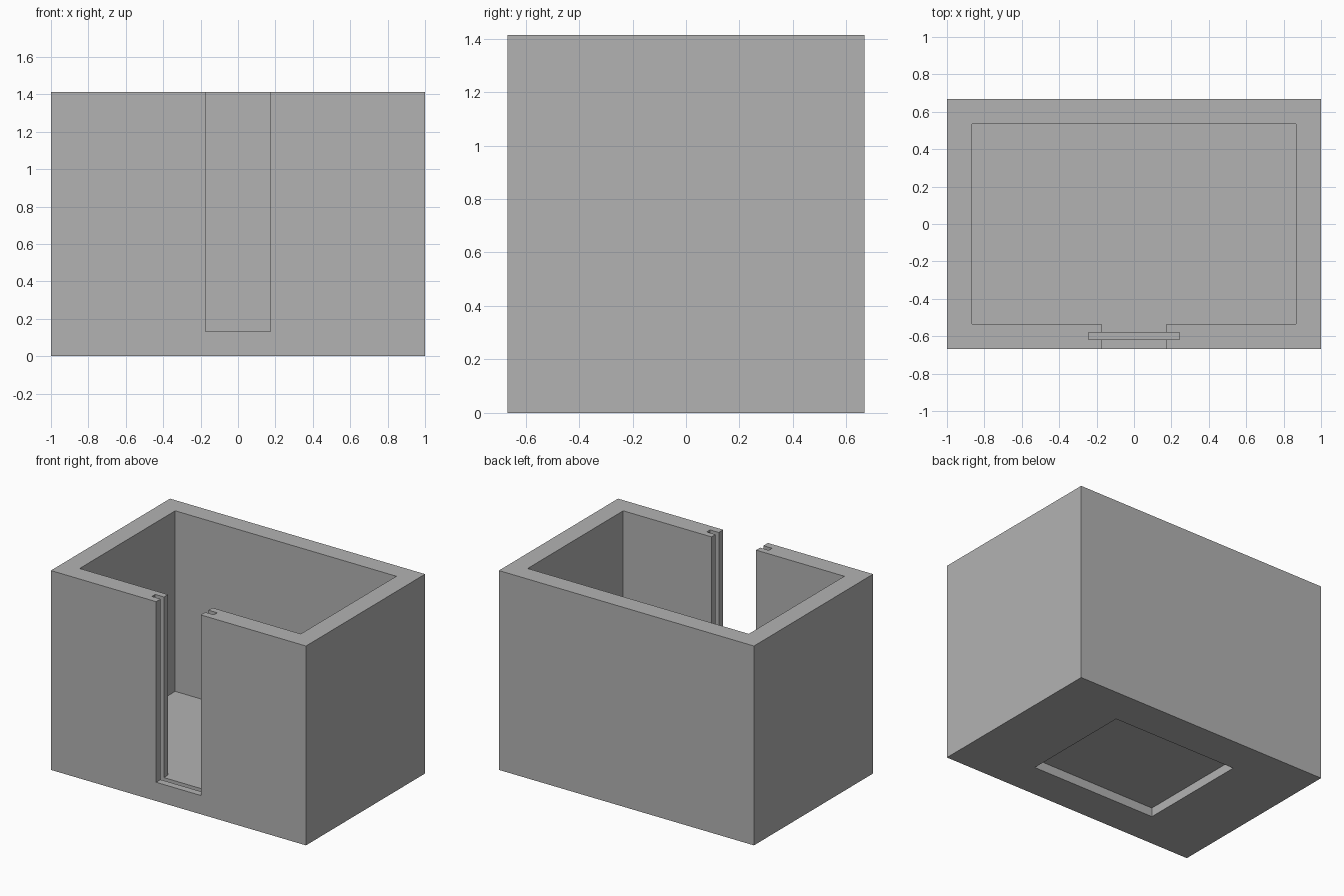
import bpy
import bmesh

cube = bpy.data.objects.get("Cube")
if cube:
    bpy.data.objects.remove(cube, do_unlink=True)

W, D, H = 1.0, 0.667, 1.413          # half width, half depth, height
IN_W, IN_D, FLOOR = 0.867, 0.535, 0.133
DOOR, GROOVE = 0.175, 0.243          # half widths of the doorway and panel groove
ABOVE = H + 0.2

grey = bpy.data.materials.new("plain grey")
grey.use_nodes = True
colour = (0.45, 0.45, 0.45, 1)
grey.diffuse_color = colour
grey.node_tree.nodes["Principled BSDF"].inputs["Base Color"].default_value = colour


def prism(name, outline, z0, z1):
    """Extrude a plan outline from z0 up to z1."""
    bm = bmesh.new()
    base = bm.faces.new([bm.verts.new((x, y, z0)) for x, y in outline])
    top = bmesh.ops.extrude_face_region(bm, geom=[base])["geom"]
    verts = [v for v in top if isinstance(v, bmesh.types.BMVert)]
    bmesh.ops.translate(bm, verts=verts, vec=(0, 0, z1 - z0))
    bmesh.ops.recalc_face_normals(bm, faces=bm.faces)
    mesh = bpy.data.meshes.new(name)
    bm.to_mesh(mesh)
    bm.free()
    mesh.materials.append(grey)
    obj = bpy.data.objects.new(name, mesh)
    bpy.context.collection.objects.link(obj)
    return obj


def rect(x, y0, y1):
    return [(-x, y0), (x, y0), (x, y1), (-x, y1)]


box = prism("box_body", rect(W, -D, D), 0, H)

# Inner room joined to the open doorway in the front wall
room = [(-IN_W, -IN_D), (-DOOR, -IN_D), (-DOOR, -D - 0.1), (DOOR, -D - 0.1),
        (DOOR, -IN_D), (IN_W, -IN_D), (IN_W, IN_D), (-IN_W, IN_D)]
cutters = [
    prism("room_cutter", room, FLOOR, ABOVE),
    # Groove for a sliding panel, in both jambs and the sill
    prism("groove_cutter", rect(GROOVE, -0.617, -0.58), FLOOR / 2, ABOVE),
    # Shallow recess under the base
    prism("recess_cutter", rect(0.488, -0.404, 0.404), -0.1, 0.063),
]

for cutter in cutters:
    cutter.hide_render = True
    mod = box.modifiers.new(cutter.name, "BOOLEAN")
    mod.operation = "DIFFERENCE"
    mod.solver = "EXACT"
    mod.object = cutter

# Bake the cuts and drop the helpers
deps = bpy.context.evaluated_depsgraph_get()
cut_mesh = bpy.data.meshes.new_from_object(box.evaluated_get(deps))
box.modifiers.clear()
box.data = cut_mesh
for cutter in cutters:
    bpy.data.objects.remove(cutter, do_unlink=True)
